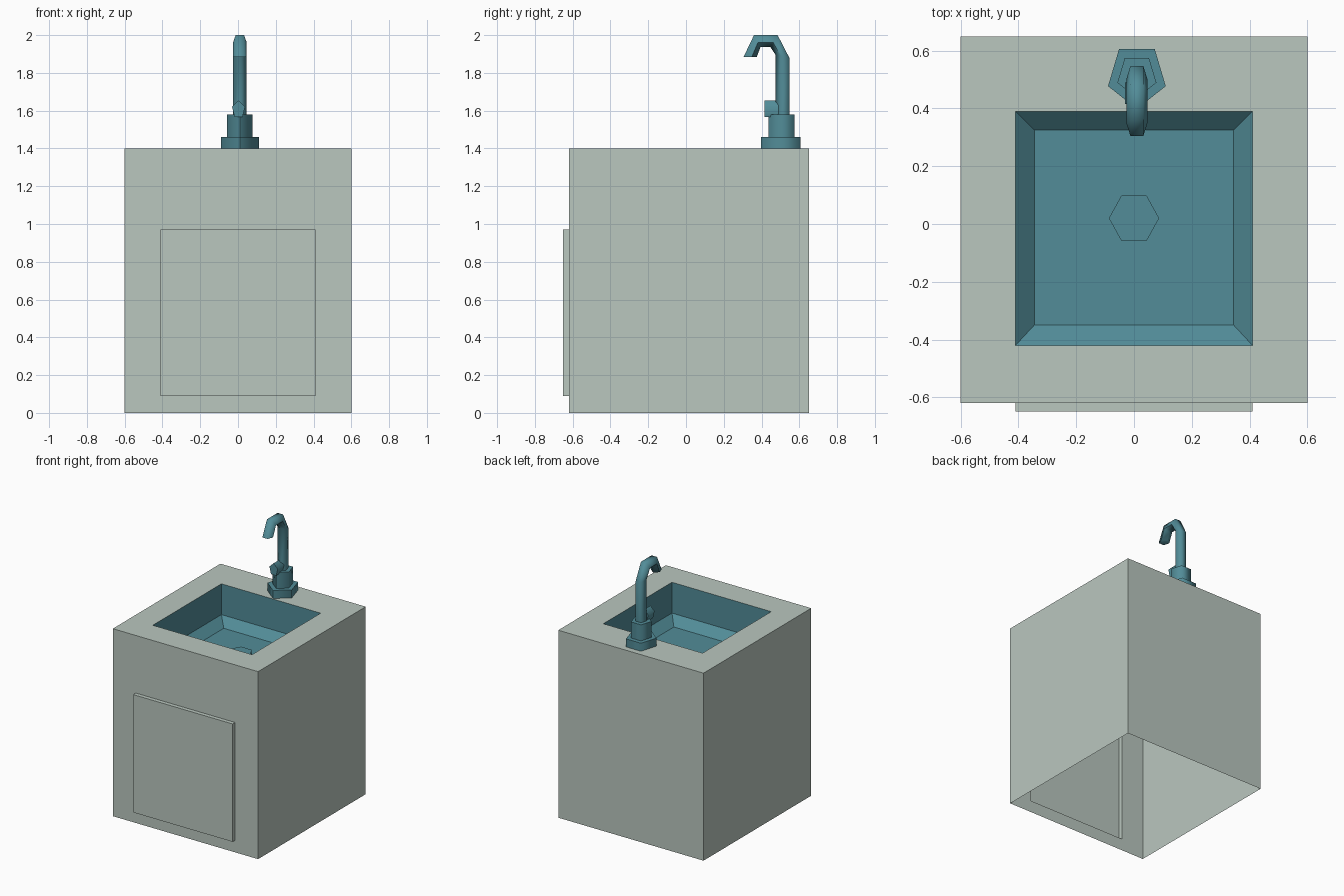
import bpy, math
from mathutils import Vector

if "Cube" in bpy.data.objects:
    bpy.data.objects.remove(bpy.data.objects["Cube"])


def material(name, rgb):
    m = bpy.data.materials.new(name)
    m.diffuse_color = (*rgb, 1)
    m.use_nodes = True
    m.node_tree.nodes["Principled BSDF"].inputs["Base Color"].default_value = m.diffuse_color
    return m


GREY = material("pale_grey_green", (0.49, 0.57, 0.52))
TEAL = material("teal", (0.085, 0.265, 0.315))


def make(name, verts, faces, mat, smooth=False):
    me = bpy.data.meshes.new(name)
    me.from_pydata(verts, [], faces)
    me.materials.append(mat)
    ob = bpy.data.objects.new(name, me)
    bpy.context.collection.objects.link(ob)
    if smooth:
        bpy.ops.object.select_all(action='DESELECT')
        ob.select_set(True)
        bpy.context.view_layer.objects.active = ob
        bpy.ops.object.shade_smooth_by_angle(angle=math.radians(75))
    return ob


def loft(name, rings, mat, start=False, end=False, smooth=False, skip=()):
    """Bridge equal-sized rings; skip lists (ring, side) quads to leave open."""
    n = len(rings[0])
    verts = [v for r in rings for v in r]
    faces = []
    for k in range(len(rings) - 1):
        for i in range(n):
            if (k, i) not in skip:
                j = (i + 1) % n
                faces.append((k*n + i, k*n + j, (k+1)*n + j, (k+1)*n + i))
    if start:
        faces.append(tuple(reversed(range(n))))
    if end:
        faces.append(tuple(range((len(rings)-1)*n, len(rings)*n)))
    return make(name, verts, faces, mat, smooth)


def flat(x, y0, y1, z):      # horizontal rectangle
    return [(-x, y0, z), (x, y0, z), (x, y1, z), (-x, y1, z)]


def upright(x, z0, z1, y):   # rectangle facing the front
    return [(-x, y, z0), (x, y, z0), (x, y, z1), (-x, y, z1)]


def polygon(cx, cy, z, rx, ry, n, turn):
    return [(cx + rx*math.cos(turn + math.tau*i/n),
             cy + ry*math.sin(turn + math.tau*i/n), z) for i in range(n)]


# cabinet shell, open underneath; front wall is a frame around the door
loft("cabinet", [flat(0.6, -0.62, 0.65, 0), flat(0.6, -0.62, 0.65, 1.4),
                 flat(0.41, -0.42, 0.39, 1.4)], GREY, skip={(0, 0)})
loft("cabinet_front", [upright(0.6, 0, 1.4, -0.62),
                       upright(0.41, 0.09, 0.97, -0.62)], GREY)
loft("door", [upright(0.41, 0.09, 0.97, -0.62),
              upright(0.41, 0.09, 0.97, -0.65)], GREY, end=True)

# basin with sloped lower edge, and drain
loft("basin", [flat(0.41, -0.42, 0.39, 1.4), flat(0.41, -0.42, 0.39, 1.17),
               flat(0.345, -0.35, 0.325, 1.11)], TEAL, end=True)
loft("drain", [polygon(0, 0.02, z, 0.087, 0.091, 6, 0) for z in (1.11, 1.14)],
     TEAL, end=True)

# five-sided faucet base and collar
CX, CY = 0.01, 0.513
for name, z0, z1, rx, ry in (("faucet_base", 1.4, 1.46, 0.105, 0.115),
                             ("faucet_collar", 1.46, 1.58, 0.071, 0.077)):
    loft(name, [polygon(CX, CY, z, rx, ry, 5, -math.pi/2) for z in (z0, z1)],
         TEAL, start=True, end=True, smooth=True)

# curved spout: outer and inner outline points (y, z), five-sided section
OUTLINE = [((0.547, 1.57), (0.475, 1.57)), ((0.547, 1.88), (0.475, 1.895)),
           ((0.485, 2.0), (0.447, 1.936)), ((0.36, 2.0), (0.394, 1.936)),
           ((0.305, 1.885), (0.375, 1.885))]
rings = []
c = math.cos(math.pi/5)
for outer, inner in OUTLINE:
    o, i = Vector((0, *outer)), Vector((0, *inner))
    ring = []
    for k in range(5):
        a = -math.pi/2 + math.tau*k/5
        p = i.lerp(o, (math.sin(a) + 1) / (1 + c))
        ring.append((CX + 0.038*math.cos(a), p.y, p.z))
    rings.append(ring)
loft("spout", rings, TEAL, start=True, end=True, smooth=True)

# knob on the front of the pipe
knob = []
for y in (0.49, 0.415):
    knob.append([(0.003 + 0.036*math.cos(a), y, 1.606 + 0.048*math.sin(a))
                 for a in (math.pi/2 + math.tau*k/5 for k in range(5))])
loft("knob", knob, TEAL, start=True, end=True, smooth=True)
